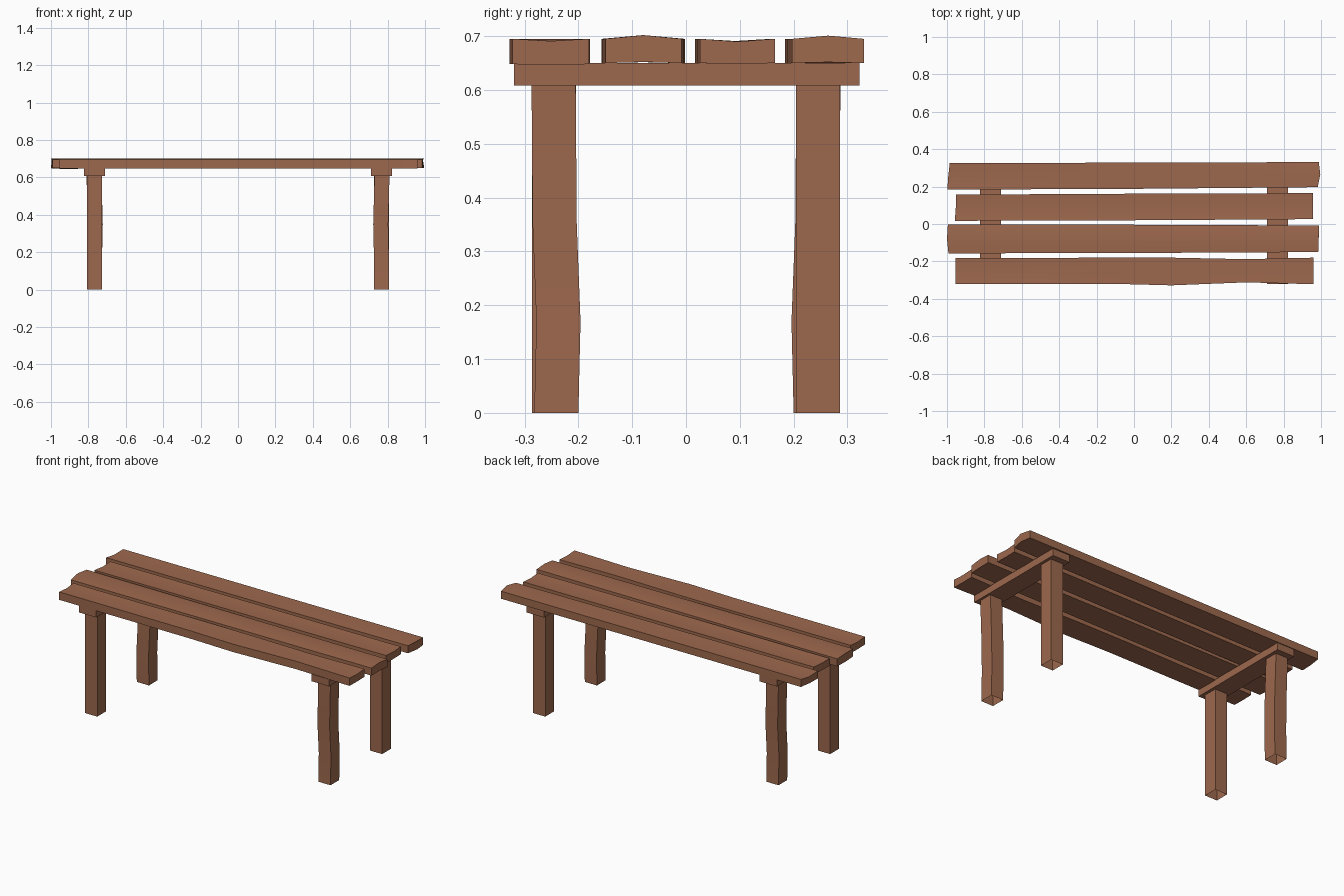
import bpy
import bmesh

cube = bpy.data.objects.get("Cube")
if cube:
    bpy.data.objects.remove(cube, do_unlink=True)

wood = bpy.data.materials.new("brown wood")
wood.use_nodes = True
colour = (0.34, 0.14, 0.075, 1)
wood.diffuse_color = colour
wood.node_tree.nodes["Principled BSDF"].inputs["Base Color"].default_value = colour


def loft(name, rings, cap_start=True, cap_end=True):
    """Skin a list of equal-length closed rings into one object."""
    bm = bmesh.new()
    loops = [[bm.verts.new(p) for p in ring] for ring in rings]
    n = len(loops[0])
    for a, b in zip(loops, loops[1:]):
        for i in range(n):
            j = (i + 1) % n
            bm.faces.new((a[i], a[j], b[j], b[i]))
    if cap_start:
        bm.faces.new(loops[0])
    if cap_end:
        bm.faces.new(loops[-1])
    bmesh.ops.recalc_face_normals(bm, faces=bm.faces)
    mesh = bpy.data.meshes.new(name)
    bm.to_mesh(mesh)
    bm.free()
    mesh.materials.append(wood)
    obj = bpy.data.objects.new(name, mesh)
    bpy.context.collection.objects.link(obj)
    bpy.ops.object.select_all(action="DESELECT")
    obj.select_set(True)
    bpy.context.view_layer.objects.active = obj
    bpy.ops.object.shade_smooth_by_angle(angle=0.6)
    return obj


def plank(name, stations, bottom=0.65, top=0.695, skew=((0, 0, 0), (0, 0, 0))):
    """Stations: x, front y, back y, rise of the middle line. Skew shifts end corners in x."""
    rings = []
    for k, (x, front, back, rise) in enumerate(stations):
        shift = skew[0] if k == 0 else skew[1] if k == len(stations) - 1 else (0, 0, 0)
        mid = (front + back) / 2
        xs = [x + s for s in shift]
        rings.append([
            (xs[0], front, bottom), (xs[1], mid, bottom + rise * 0.3), (xs[2], back, bottom),
            (xs[2], back, top), (xs[1], mid, top + rise), (xs[0], front, top)])
    return loft(name, rings)


# Seat planks, from front to back
plank("front_plank", [
    (-0.955, -0.32, -0.183, -0.006), (-0.5, -0.32, -0.183, -0.003), (-0.1, -0.32, -0.178, 0),
    (0.2, -0.328, -0.18, 0), (0.6, -0.312, -0.188, 0), (0.96, -0.322, -0.18, -0.004)],
    bottom=0.648)
plank("front_middle_plank", [
    (-0.995, -0.157, -0.002, 0.007), (0, -0.155, -0.004, 0.006), (0.985, -0.15, -0.008, 0.007)],
    skew=((0.003, -0.005, 0), (0, 0.002, 0.005)))
plank("back_middle_plank", [
    (-0.955, 0.017, 0.157, -0.005), (0, 0.02, 0.162, -0.004), (0.957, 0.026, 0.165, -0.005)],
    skew=((-0.003, 0.002, 0.004), (0, 0, 0)))
plank("back_plank", [
    (-0.99, 0.184, 0.326, -0.008), (0, 0.188, 0.328, 0), (0.988, 0.197, 0.331, 0.006)],
    skew=((-0.008, -0.003, 0.005), (-0.006, 0.008, 0)))


def box_ring(x0, x1, y0, y1, z):
    return [(x0, y0, z), (x1, y0, z), (x1, y1, z), (x0, y1, z)]


# Cross bars and legs at both ends
for side, sx in (("right", -1), ("left", 1)):
    cx = 0.767 * sx
    loft(side + "_cross_bar",
         [box_ring(cx - 0.057, cx + 0.057, -0.32, 0.322, z) for z in (0.608, 0.65)])
    for end, sy in (("front", -1), ("back", 1)):
        # One diagonal pair of legs is bowed, the other is straight
        bow = 1 if sx * sy < 0 else 0
        rings = []
        for z, dx, dy in ((0, 0, 0.004), (0.17, 0, 0.008), (0.35, -0.004, 0.001), (0.61, 0.003, -0.001)):
            x = cx + dx * bow * sx
            y = 0.245 * sy - dy * bow * sy
            rings.append(box_ring(x - 0.04, x + 0.04, y - 0.041, y + 0.041, z))
        loft(side + "_" + end + "_leg", rings, cap_start=False)
